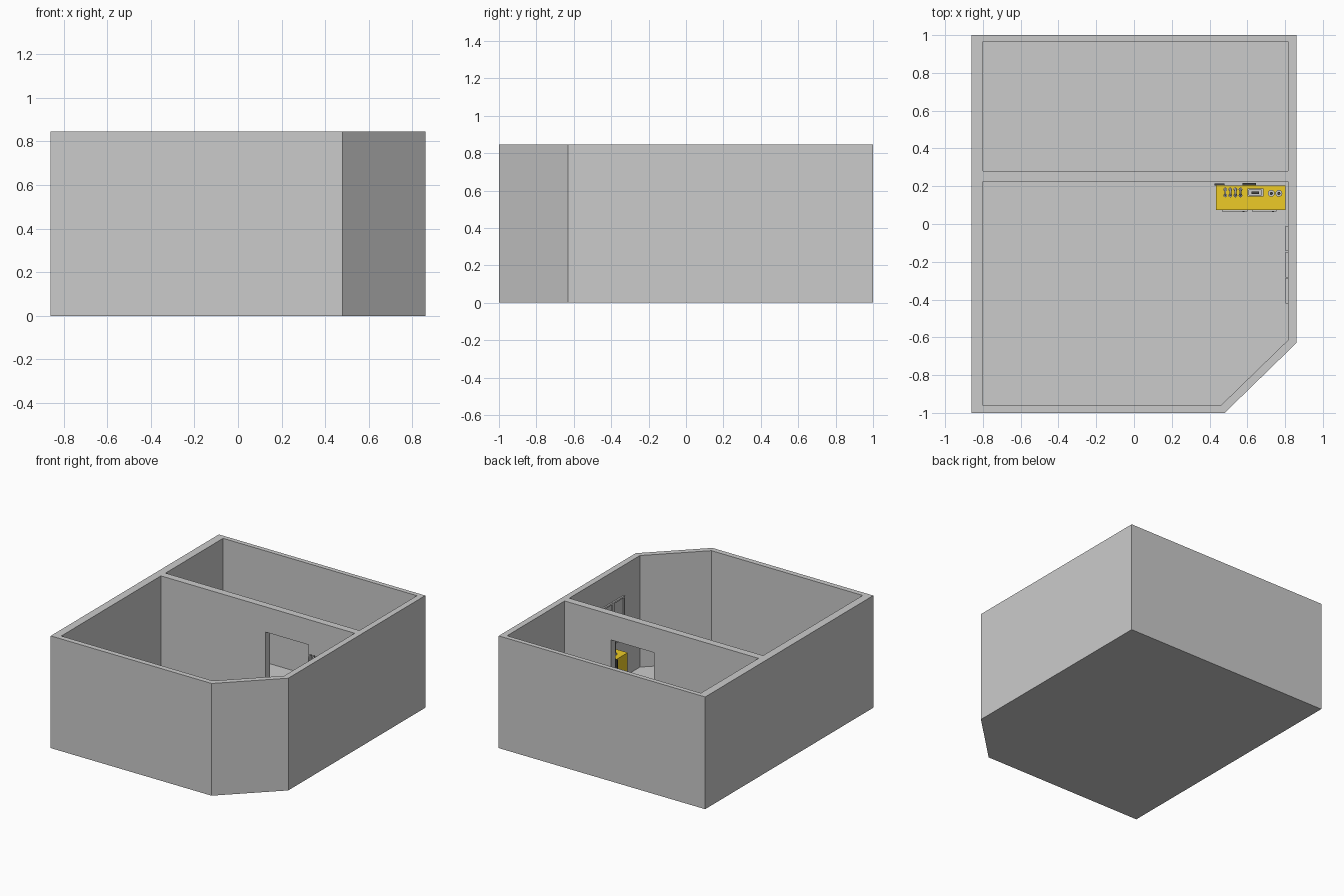
import bpy, bmesh, math
from mathutils import Vector

if "Cube" in bpy.data.objects:
    bpy.data.objects.remove(bpy.data.objects["Cube"])


def material(name, color):
    m = bpy.data.materials.new(name)
    m.diffuse_color = (*color, 1)
    m.use_nodes = True
    m.node_tree.nodes["Principled BSDF"].inputs["Base Color"].default_value = m.diffuse_color
    return m


YELLOW = material("yellow_paint", (0.85, 0.6, 0.02))
DARK = material("dark_metal", (0.06, 0.06, 0.06))


def finish(name, bm, mat=None):
    bmesh.ops.recalc_face_normals(bm, faces=bm.faces)
    me = bpy.data.meshes.new(name)
    bm.to_mesh(me)
    bm.free()
    ob = bpy.data.objects.new(name, me)
    bpy.context.collection.objects.link(ob)
    if mat:
        me.materials.append(mat)
    return ob


def prism(name, outline, z0, z1, mat=None):
    bm = bmesh.new()
    face = bm.faces.new([bm.verts.new((x, y, z0)) for x, y in outline])
    top = bmesh.ops.extrude_face_region(bm, geom=[face])["geom"]
    bmesh.ops.translate(bm, vec=(0, 0, z1 - z0),
                        verts=[v for v in top if isinstance(v, bmesh.types.BMVert)])
    return finish(name, bm, mat)


def box(name, x0, x1, y0, y1, z0, z1, mat=None):
    return prism(name, [(x0, y0), (x1, y0), (x1, y1), (x0, y1)], z0, z1, mat)


def cylinder(name, x, y, z0, z1, r, mat=None, sides=20):
    pts = [(x + r * math.cos(2 * math.pi * i / sides),
            y + r * math.sin(2 * math.pi * i / sides)) for i in range(sides)]
    return prism(name, pts, z0, z1, mat)


def cut(target, cutter):
    mod = target.modifiers.new("cut", "BOOLEAN")
    mod.operation = "DIFFERENCE"
    mod.solver = "EXACT"
    mod.object = cutter
    bpy.context.view_layer.objects.active = target
    bpy.ops.object.modifier_apply(modifier=mod.name)
    bpy.data.objects.remove(cutter)


def tube(name, pts, r, mat=None):
    cu = bpy.data.curves.new(name, "CURVE")
    cu.dimensions = "3D"
    cu.bevel_depth = r
    cu.bevel_resolution = 2
    cu.use_fill_caps = True
    sp = cu.splines.new("POLY")
    sp.points.add(len(pts) - 1)
    for p, co in zip(sp.points, pts):
        p.co = (*co, 1)
    ob = bpy.data.objects.new(name, cu)
    bpy.context.collection.objects.link(ob)
    if mat:
        cu.materials.append(mat)
    return ob


# building shell: two open rooms joined by a doorway
FLOOR, H = 0.005, 0.845
shell = prism("walls_and_floor", [(-0.86, -1), (0.48, -1), (0.86, -0.63), (0.86, 1), (-0.86, 1)], 0, H)
cut(shell, prism("front_room_cutter", [(-0.8, -0.96), (0.46, -0.96), (0.815, -0.615),
                                       (0.815, 0.225), (-0.8, 0.225)], FLOOR, 1))
cut(shell, box("back_room_cutter", -0.8, 0.815, 0.28, 0.965, FLOOR, 1))
cut(shell, box("doorway_cutter", 0.07, 0.43, 0.2, 0.3, FLOOR, 0.655))

# three framed window panels on the right wall
W0, W1, T = 0.30, 0.62, 0.008
for i in range(3):
    y1 = -0.01 - i * 0.138
    y0 = y1 - 0.134
    frame = box(f"window_frame_{i}", 0.803, 0.816, y0, y1, W0, W1)
    cut(frame, box("pane_cutter", 0.79, 0.811, y0 + T * 1.5, y1 - T * 1.5, W0 + T * 1.5, W1 - T * 1.5))

# yellow machine cabinet beside the doorway
TOP = 0.48
box("cabinet_plinth", 0.44, 0.80, 0.085, 0.205, FLOOR, 0.04, DARK)
box("cabinet_body", 0.433, 0.803, 0.075, 0.205, 0.04, TOP, YELLOW)
for i, (x0, x1) in enumerate([(0.465, 0.60), (0.625, 0.755)]):
    box(f"cabinet_door_{i}", x0, x1, 0.066, 0.076, 0.09, TOP - 0.05)
    box(f"door_handle_{i}", x1 - 0.025, x1 - 0.015, 0.063, 0.067, 0.24, 0.32, DARK)
box("back_plate", 0.575, 0.645, 0.205, 0.216, 0.2, TOP + 0.01, DARK)
box("side_bracket", 0.425, 0.48, 0.205, 0.214, 0.25, TOP, DARK)

# arched pipes on the left of the cabinet top
for i in range(4):
    x = 0.483 + i * 0.027
    arch = [(x, 0.167 + 0.016 * math.cos(a), 0.6 + 0.016 * math.sin(a))
            for a in [math.pi * k / 8 for k in range(9)]]
    tube(f"arched_pipe_{i}", [(x, 0.183, TOP)] + arch + [(x, 0.151, TOP)], 0.005)
    for j, y in enumerate((0.151, 0.183)):
        cylinder(f"pipe_collar_{i}_{j}", x, y, TOP, TOP + 0.012, 0.010, sides=12)

# raised gauge block in the middle
gauge = box("gauge_frame", 0.60, 0.685, 0.145, 0.187, TOP, TOP + 0.03)
cut(gauge, box("gauge_cutter", 0.61, 0.675, 0.153, 0.179, TOP + 0.015, 1))
box("gauge_slider", 0.622, 0.663, 0.160, 0.172, TOP + 0.015, TOP + 0.027, DARK)

# two round dials on the right
for i, x in enumerate((0.727, 0.767)):
    cylinder(f"dial_rim_{i}", x, 0.162, TOP, TOP + 0.02, 0.018)
    cylinder(f"dial_knob_{i}", x, 0.162, TOP + 0.02, TOP + 0.035, 0.008, DARK)
